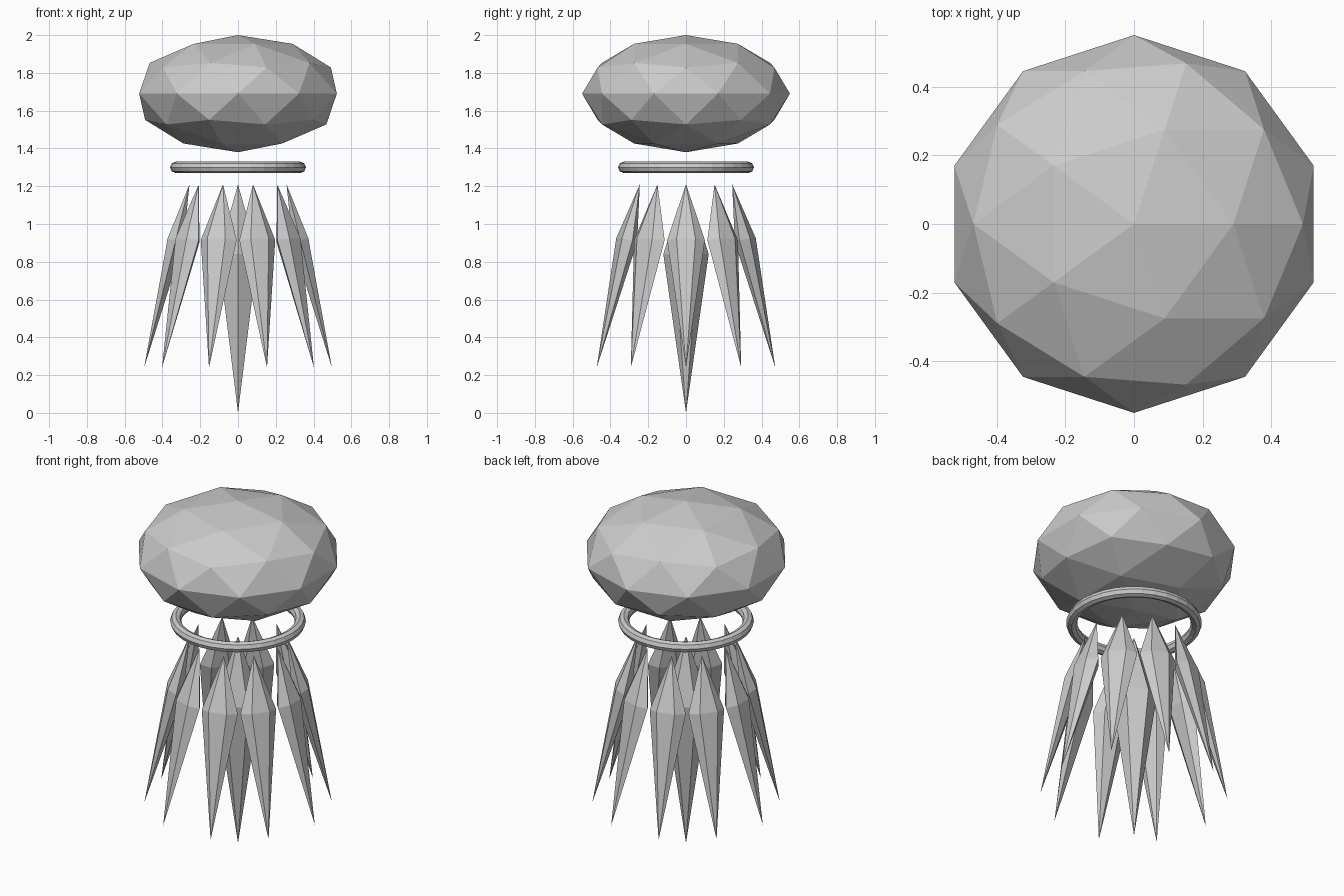
import bpy, bmesh, math
from mathutils import Vector

if "Cube" in bpy.data.objects:
    bpy.data.objects.remove(bpy.data.objects["Cube"])


def make_object(name, bm):
    bmesh.ops.recalc_face_normals(bm, faces=bm.faces)
    mesh = bpy.data.meshes.new(name)
    bm.to_mesh(mesh)
    bm.free()
    obj = bpy.data.objects.new(name, mesh)
    bpy.context.collection.objects.link(obj)
    return obj


def shard(name, top, tip, wide, side, half_width, half_depth, sides=6):
    """Double-pointed crystal; 'side' is the direction of its broad axis."""
    top, tip, side = Vector(top), Vector(tip), Vector(side)
    mid = top.lerp(tip, wide)
    depth = (tip - top).normalized().cross(side)
    bm = bmesh.new()
    a, b = bm.verts.new(top), bm.verts.new(tip)
    ring = []
    for k in range(sides):
        t = 2 * math.pi * k / sides
        ring.append(bm.verts.new(mid + side * half_width * math.cos(t)
                                 + depth * half_depth * math.sin(t)))
    for k in range(sides):
        p, q = ring[k], ring[(k + 1) % sides]
        bm.faces.new((a, p, q))
        bm.faces.new((b, q, p))
    return make_object(name, bm)


# Faceted crown stone
bpy.ops.mesh.primitive_ico_sphere_add(subdivisions=2, radius=1, location=(0, 0, 1.69))
stone = bpy.context.object
stone.name = "faceted_stone"
stone.scale = (0.55, 0.55, 0.31)

# Floating ring
bpy.ops.mesh.primitive_torus_add(major_segments=32, minor_segments=8,
                                 major_radius=0.33, minor_radius=0.03,
                                 location=(0, 0, 1.30))
bpy.context.object.name = "ring"

# Central hanging shard
shard("centre_shard", (0, 0, 1.21), (0, 0, 0), 0.305, (0, 1, 0), 0.12, 0.12)

# Flattened outer shards, splayed outward
for i in range(10):
    a = math.radians(36 * i)
    c, s = math.cos(a), math.sin(a)
    shard(f"outer_shard_{i + 1}", (0.257 * c, 0.257 * s, 1.21),
          (0.497 * c, 0.497 * s, 0.24), 0.305, (-s, c, 0), 0.10, 0.05)
